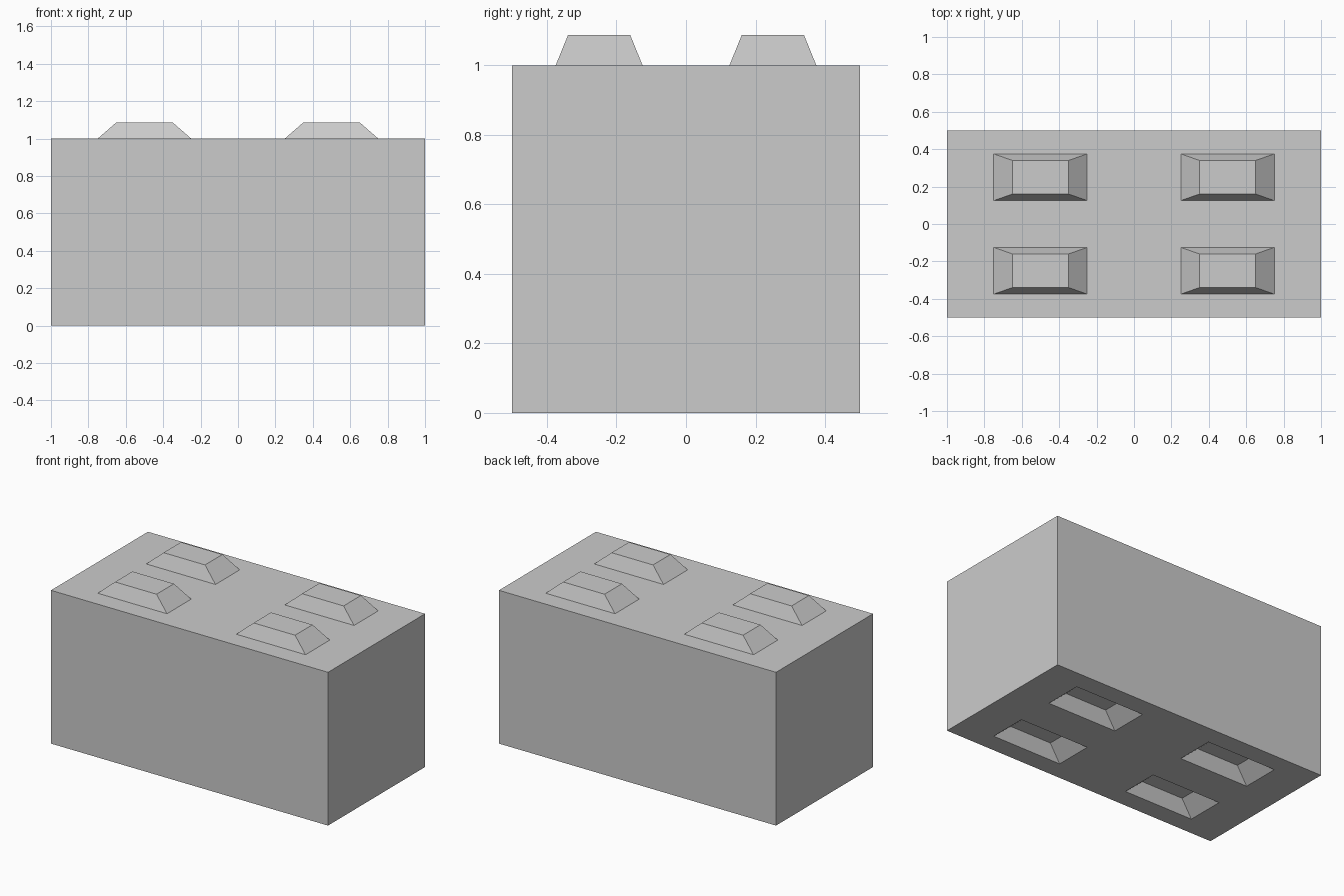
import bpy, bmesh
from mathutils import Vector

if "Cube" in bpy.data.objects:
    bpy.data.objects.remove(bpy.data.objects["Cube"])

STUD = 0.087  # stud height and socket depth

# Block body: 2 x 1 x 1, standing on z = 0
bm = bmesh.new()
bmesh.ops.create_cube(bm, size=1)
for v in bm.verts:
    v.co = Vector((v.co.x * 2, v.co.y, v.co.z + 0.5))

# Cut the outlines of the studs and sockets
cuts = [(0, c) for c in (-0.75, -0.25, 0.25, 0.75)]
cuts += [(1, c) for c in (-0.375, -0.125, 0.125, 0.375)]
for axis, c in cuts:
    p, n = Vector(), Vector()
    p[axis], n[axis] = c, 1
    bmesh.ops.bisect_plane(bm, geom=bm.verts[:] + bm.edges[:] + bm.faces[:],
                           plane_co=p, plane_no=n)

# Merge the strips on each upright side back into one face
bm.normal_update()
for side in (Vector((1, 0, 0)), Vector((-1, 0, 0)), Vector((0, 1, 0)), Vector((0, -1, 0))):
    bmesh.ops.dissolve_faces(bm, faces=[f for f in bm.faces if f.normal.dot(side) > 0.9])


# Raise tapered studs on the top and sink matching sockets in the bottom
def is_pad(face):
    c = face.calc_center_median()
    return (abs(face.normal.z) > 0.9 and abs(abs(c.x) - 0.5) < 0.01
            and abs(abs(c.y) - 0.25) < 0.01)


pads = [f for f in bm.faces if is_pad(f)]
bmesh.ops.inset_individual(bm, faces=pads, thickness=0.05)
for f in pads:
    c = f.calc_center_median()
    for v in f.verts:
        v.co.x = c.x + (0.15 if v.co.x > c.x else -0.15)
        v.co.z += STUD

bmesh.ops.recalc_face_normals(bm, faces=bm.faces[:])
mesh = bpy.data.meshes.new("stacking_block")
bm.to_mesh(mesh)
bm.free()
bpy.context.collection.objects.link(bpy.data.objects.new("stacking_block", mesh))
